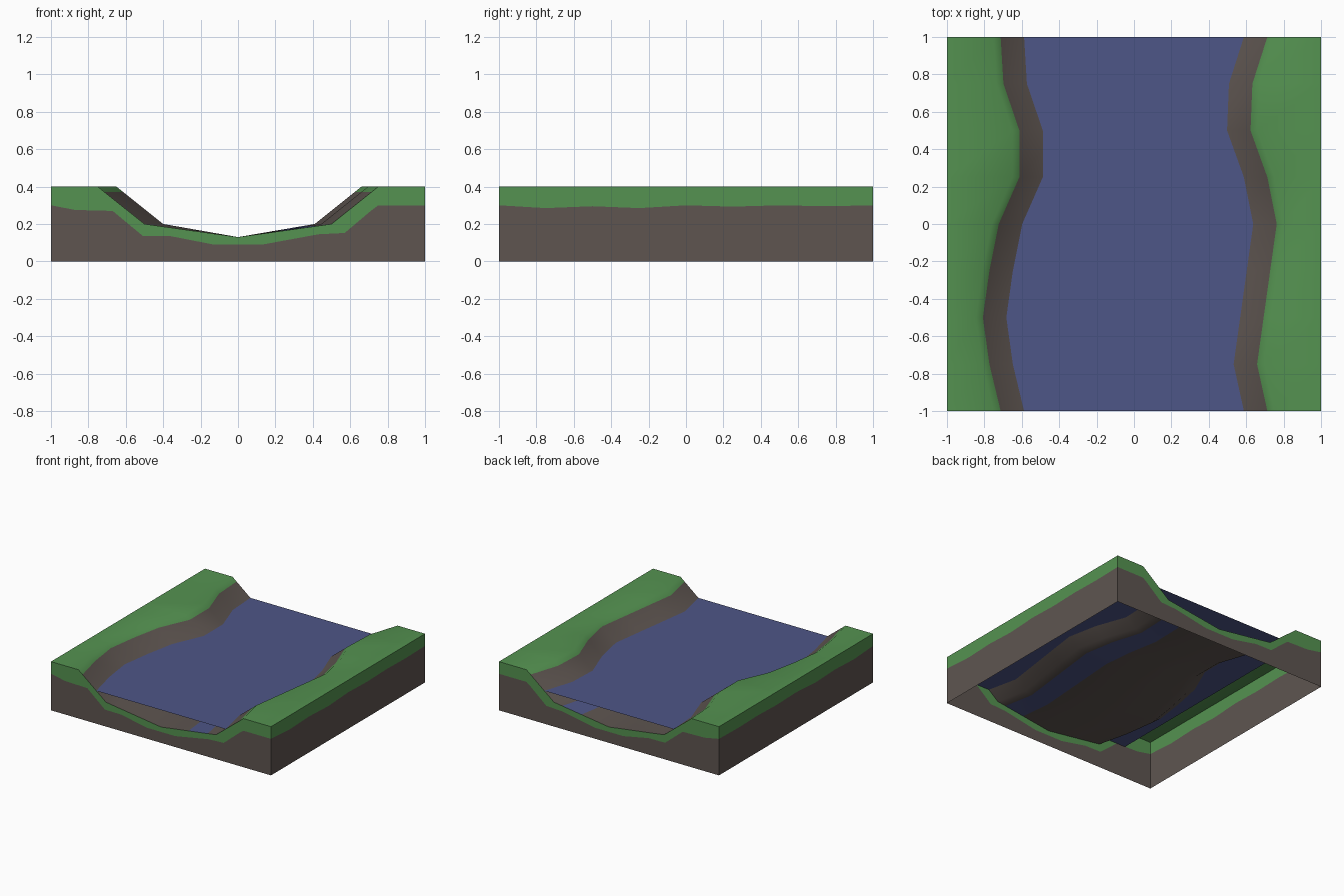
import bpy, bmesh, math

if "Cube" in bpy.data.objects:
    bpy.data.objects.remove(bpy.data.objects["Cube"])


def material(name, rgb):
    m = bpy.data.materials.new(name)
    m.diffuse_color = (*rgb, 1)
    m.use_nodes = True
    m.node_tree.nodes["Principled BSDF"].inputs["Base Color"].default_value = m.diffuse_color
    return m


GRASS, DIRT, WATER = 0, 1, 2
mats = [material("grass green", (0.09, 0.29, 0.082)),
        material("dirt brown", (0.112, 0.091, 0.081)),
        material("water blue", (0.076, 0.093, 0.242))]


def make_object(name, bm):
    me = bpy.data.meshes.new(name)
    bm.to_mesh(me)
    bm.free()
    for m in mats:
        me.materials.append(m)
    ob = bpy.data.objects.new(name, me)
    bpy.context.collection.objects.link(ob)
    return ob


def strip(bm, a, b, mat):
    """Quads between two rows of points."""
    va, vb = [bm.verts.new(p) for p in a], [bm.verts.new(p) for p in b]
    for i in range(len(a) - 1):
        f = bm.faces.new((va[i], va[i + 1], vb[i + 1], vb[i]))
        f.material_index = mat


# Foot of each bank at the y stations: the winding river line
ys = [-1 + 0.25 * i for i in range(9)]
left_foot = [0.50, 0.56, 0.595, 0.56, 0.51, 0.40, 0.40, 0.485, 0.50]
right_foot = [0.50, 0.445, 0.48, 0.515, 0.55, 0.50, 0.41, 0.42, 0.50]


def half(c):
    """Half cross-section (x, z) from the bed centre to the outer edge."""
    bed = lambda t: (c * t, 0.13 + 0.07 * t)
    return [bed(0), bed(0.5), bed(0.85), bed(1),
            (c + 0.213, 0.37), (c + 0.25, 0.4), (1, 0.4)]


def section(i):
    left = [(-x, z) for x, z in reversed(half(left_foot[i]))]
    pts = left + half(right_foot[i])[1:]
    return [(x, ys[i], z) for x, z in pts]


# River terrain: grass tops, dirt banks and bed, a blue streak in the bed
rows = [section(i) for i in range(9)]
cols = list(zip(*rows))
col_mats = [GRASS] * 2 + [DIRT] * 5 + [WATER] + [DIRT] * 2 + [GRASS] * 2
bm = bmesh.new()
for k, m in enumerate(col_mats):
    strip(bm, cols[k], cols[k + 1], m)

# Front and back walls: a grass band following the profile, dirt below
low = [(-1, 0.3), (-0.87, 0.275), (-0.67, 0.27), (-0.51, 0.137),
       (-0.36, 0.135), (-0.13, 0.09), (0, 0.09), (0.13, 0.09),
       (0.43, 0.145), (0.57, 0.152), (0.71, 0.27), (0.75, 0.3), (1, 0.3)]
for row in (rows[0], rows[-1]):
    y = row[0][1]
    mid = [(x, y, z) for x, z in low]
    strip(bm, row, mid, GRASS)
    strip(bm, mid, [(x, y, 0) for x, z in low], DIRT)

# Side walls: grass band along the top edge
side_low = [0.3, 0.285, 0.295, 0.285, 0.3, 0.293, 0.3, 0.295, 0.3]
for col in (cols[0], cols[-1]):
    mid = [(p[0], p[1], z) for p, z in zip(col, side_low)]
    strip(bm, col, mid, GRASS)
    strip(bm, mid, [(p[0], p[1], 0) for p in col], DIRT)

bmesh.ops.remove_doubles(bm, verts=bm.verts, dist=0.0005)
bmesh.ops.recalc_face_normals(bm, faces=bm.faces)
terrain = make_object("river_terrain", bm)
bpy.context.view_layer.objects.active = terrain
terrain.select_set(True)
bpy.ops.object.shade_smooth_by_angle(angle=math.radians(50))

# Water sheet, running a little way under both banks
bm = bmesh.new()
strip(bm, [(-0.75, -1, 0.27), (0.75, -1, 0.27)],
      [(-0.75, 1, 0.27), (0.75, 1, 0.27)], WATER)
bmesh.ops.recalc_face_normals(bm, faces=bm.faces)
for f in bm.faces:
    if f.normal.z < 0:
        f.normal_flip()
make_object("water_surface", bm)
